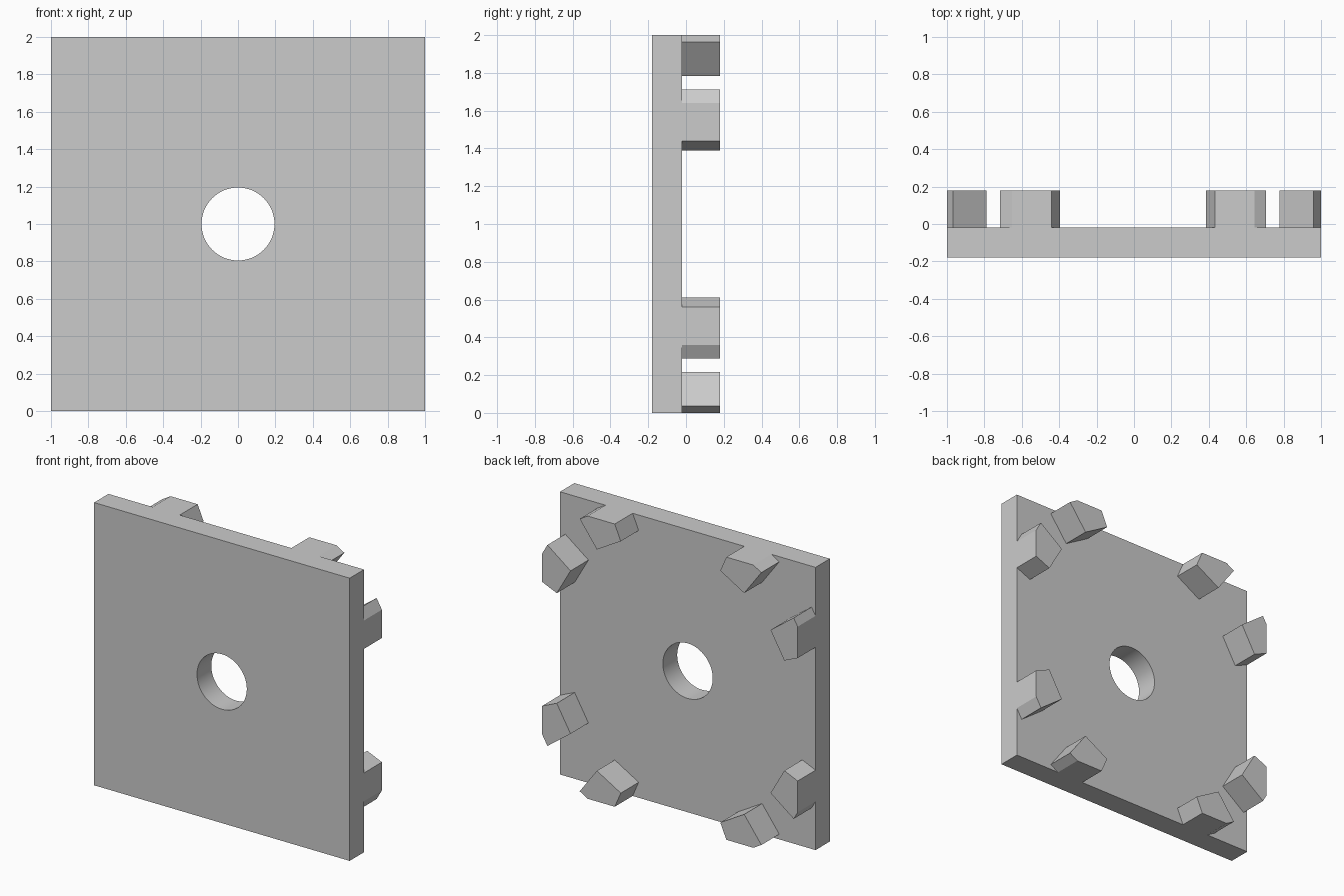
import bpy, bmesh, math
from mathutils import Vector

if "Cube" in bpy.data.objects:
    bpy.data.objects.remove(bpy.data.objects["Cube"], do_unlink=True)

grey = bpy.data.materials.new("light_grey")
grey.use_nodes = True
COLOUR = (0.6, 0.6, 0.6, 1)
grey.diffuse_color = COLOUR
grey.node_tree.nodes["Principled BSDF"].inputs["Base Color"].default_value = COLOUR

FRONT, FACE, BACK = -0.18, -0.02, 0.18   # depth levels along y
CENTRE = Vector((-0.005, 0, 1))


def prism(name, outline, y0, y1, clip=False):
    """Extrude an (x, z) outline from y0 to y1, optionally trimmed to the plate square."""
    bm = bmesh.new()
    base = bm.faces.new([bm.verts.new((x, y0, z)) for x, z in outline])
    moved = bmesh.ops.extrude_face_region(bm, geom=[base])["geom"]
    bmesh.ops.translate(bm, vec=(0, y1 - y0, 0),
                        verts=[v for v in moved if isinstance(v, bmesh.types.BMVert)])
    if clip:
        for axis in (Vector((1, 0, 0)), Vector((0, 0, 1))):
            for side in (1, -1):
                geom = bm.verts[:] + bm.edges[:] + bm.faces[:]
                cut = bmesh.ops.bisect_plane(bm, geom=geom, plane_co=Vector((0, 0, 1)) + axis * side,
                                             plane_no=axis * side, clear_outer=True)
                edges = [e for e in cut["geom_cut"] if isinstance(e, bmesh.types.BMEdge)]
                if edges:
                    bmesh.ops.contextual_create(bm, geom=edges)
    bmesh.ops.recalc_face_normals(bm, faces=bm.faces[:])
    mesh = bpy.data.meshes.new(name)
    bm.to_mesh(mesh)
    bm.free()
    mesh.materials.append(grey)
    obj = bpy.data.objects.new(name, mesh)
    bpy.context.collection.objects.link(obj)
    return obj


# Square plate with a round centre hole
plate = prism("plate", [(-1, 0), (1, 0), (1, 2), (-1, 2)], FRONT, FACE)
SEGMENTS = 64
circle = [(0.195 * math.cos(math.tau * i / SEGMENTS), 1 + 0.195 * math.sin(math.tau * i / SEGMENTS))
          for i in range(SEGMENTS)]
cutter = prism("hole_cutter", circle, FRONT - 0.1, FACE + 0.1)
cutter.hide_render = True
hole = plate.modifiers.new("hole", 'BOOLEAN')
hole.operation = 'DIFFERENCE'
hole.solver = 'EXACT'
hole.object = cutter
bpy.context.view_layer.objects.active = plate
plate.select_set(True)
bpy.ops.object.modifier_apply(modifier=hole.name)
bpy.data.objects.remove(cutter, do_unlink=True)
bpy.ops.object.shade_smooth_by_angle(angle=math.radians(30))

# Tapered teeth on the back, trimmed flush with the plate edges
TOOTH = [(0.966, -0.108), (1.19, -0.134), (1.19, 0.134), (0.966, 0.108)]   # radial, tangential
for quarter in range(4):
    for step in (30, 60):
        a = math.radians(90 * quarter + step)
        c, s = math.cos(a), math.sin(a)
        outline = [(CENTRE.x + u * c - v * s, CENTRE.z + u * s + v * c) for u, v in TOOTH]
        prism(f"tooth_{quarter * 2 + step // 30}", outline, FACE, BACK, clip=True)
